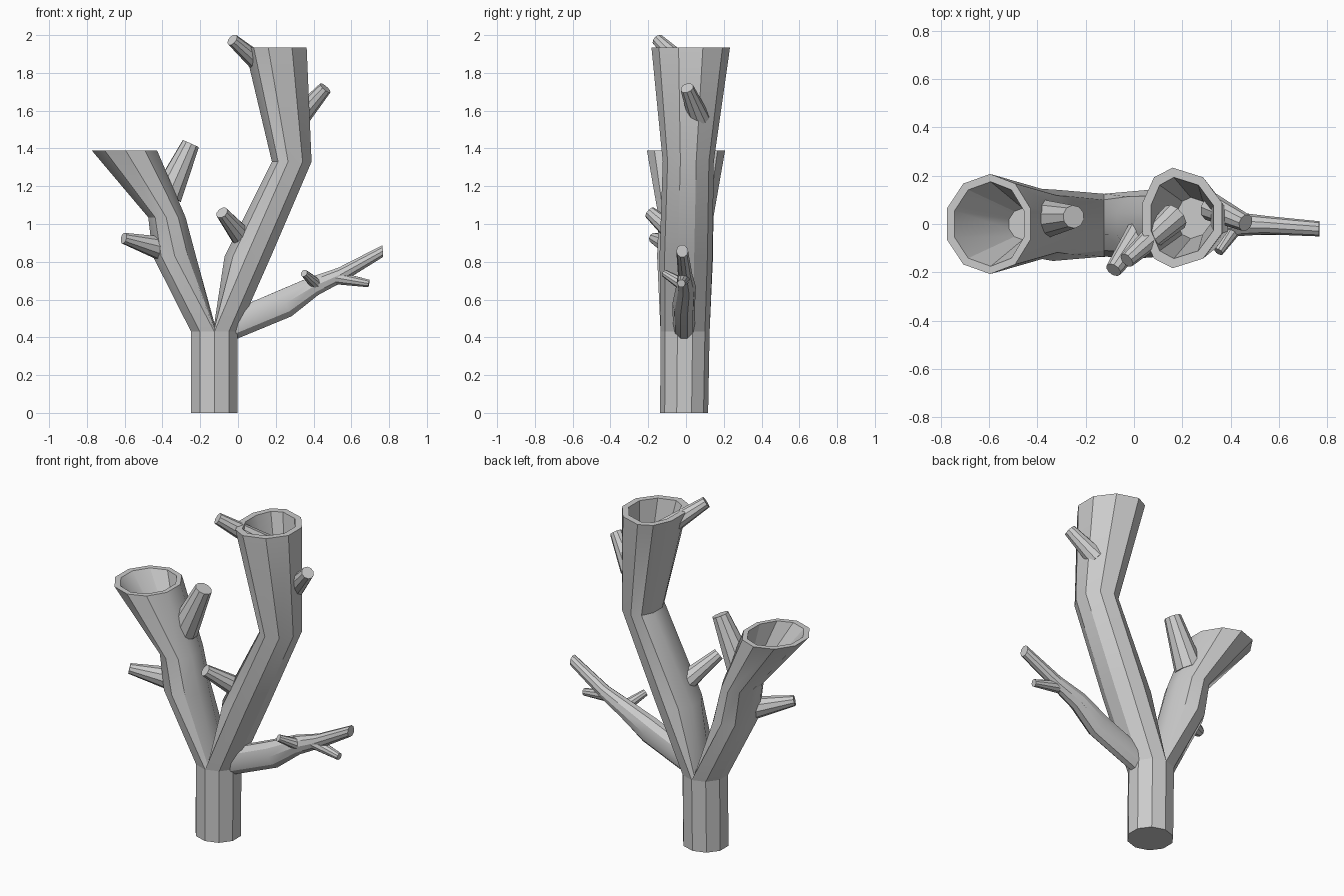
import bpy, math
from mathutils import Vector

if "Cube" in bpy.data.objects:
    bpy.data.objects.remove(bpy.data.objects["Cube"])

N = 10  # sides of every limb


def ring(cx, cy, cz, left, right, ry, side=0):
    """Ten-sided level ring; side = -1/+1 keeps one half and folds the rest into a saddle."""
    pts = []
    for i in range(N):
        a = math.radians(18 + 36 * i)
        c, s = math.cos(a), math.sin(a)
        x, z = c * (right if c > 0 else left), cz
        if side and c * side < -1e-4:
            x, z = 0, cz + 0.05 * (1 - s * s)
        pts.append(Vector((cx + x, cy + s * ry, z)))
    return pts


def tube_ring(p, d, r, flat=1.0):
    """Ring square to direction d; flat squeezes it sideways."""
    d = d.normalized()
    side = d.cross(Vector((0, 0, 1))).normalized()
    up = side.cross(d)
    return [p + side * math.cos(math.tau * i / N) * r * flat + up * math.sin(math.tau * i / N) * r
            for i in range(N)]


def loft(name, rings, cap_start=True, cap_end=True):
    verts = [v for r in rings for v in r]
    faces = []
    for k in range(len(rings) - 1):
        for i in range(N):
            j = (i + 1) % N
            faces.append((k * N + i, k * N + j, (k + 1) * N + j, (k + 1) * N + i))
    if cap_start:
        faces.append(tuple(reversed(range(N))))
    if cap_end:
        faces.append(tuple(range((len(rings) - 1) * N, len(rings) * N)))
    me = bpy.data.meshes.new(name)
    me.from_pydata(verts, [], faces)
    me.update()
    ob = bpy.data.objects.new(name, me)
    bpy.context.collection.objects.link(ob)
    bpy.ops.object.select_all(action='DESELECT')
    ob.select_set(True)
    bpy.context.view_layer.objects.active = ob
    bpy.ops.object.shade_smooth_by_angle(angle=math.radians(30))
    return ob


def twig(name, base, tip, r0, r1):
    a, b = Vector(base), Vector(tip)
    # side x up frame winds backwards along d, so reverse each ring
    loft(name, [tube_ring(a, b - a, r0), tube_ring(b, b - a, r1)])


# Trunk
loft("trunk", [ring(-0.125, -0.01, 0, 0.13, 0.13, 0.127),
               ring(-0.125, -0.005, 0.43, 0.13, 0.13, 0.13)], cap_end=False)

# Left limb with a flared hollow end
loft("left_limb", [
    ring(-0.125, -0.005, 0.43, 0.13, 0.13, 0.13, side=-1),
    ring(-0.335, -0.005, 0.83, 0.122, 0.118, 0.148),
    ring(-0.38, 0, 1.035, 0.10, 0.108, 0.145),
    ring(-0.595, 0, 1.39, 0.189, 0.175, 0.207),
    ring(-0.593, 0, 1.39, 0.158, 0.145, 0.175),
    ring(-0.46, 0, 1.12, 0.06, 0.06, 0.065)], cap_start=False)

# Right limb with a bend and hollow end
loft("right_limb", [
    ring(-0.125, -0.005, 0.43, 0.13, 0.13, 0.13, side=1),
    ring(0.045, 0.0, 0.83, 0.122, 0.137, 0.14),
    ring(0.265, 0.012, 1.33, 0.09, 0.131, 0.135),
    ring(0.16, 0.025, 1.935, 0.131, 0.214, 0.208),
    ring(0.165, 0.025, 1.935, 0.10, 0.172, 0.168),
    ring(0.235, 0.025, 1.50, 0.06, 0.085, 0.085)], cap_start=False)

# Long thin side branch
path = [((-0.06, -0.01, 0.45), 0.078), ((0.25, -0.012, 0.58), 0.08),
        ((0.40, 0.0, 0.67), 0.055), ((0.55, -0.005, 0.735), 0.04),
        ((0.767, -0.02, 0.857), 0.033)]
pts = [Vector(p) for p, r in path]
rings = []
for k, (p, r) in enumerate(path):
    d = pts[min(k + 1, len(pts) - 1)] - pts[max(k - 1, 0)]
    if k == len(path) - 1:
        d = Vector((1, 0, 0.05))
    rings.append(tube_ring(pts[k], d, r, 0.75 if k < 2 else 0.95))
loft("side_branch", rings)

# Short broken twigs
twig("upper_right_front_twig", (0.17, 0.03, 1.80), (-0.03, -0.15, 1.975), 0.06, 0.033)
twig("upper_right_outer_twig", (0.32, 0.07, 1.56), (0.462, 0.005, 1.72), 0.058, 0.036)
twig("middle_front_twig", (0.03, -0.03, 0.92), (-0.085, -0.19, 1.06), 0.06, 0.034)
twig("left_outer_twig", (-0.40, -0.05, 0.87), (-0.605, -0.17, 0.925), 0.066, 0.03)
twig("left_inner_twig", (-0.375, 0.02, 1.15), (-0.25, 0.03, 1.425), 0.082, 0.048)
twig("side_branch_front_twig", (0.42, -0.01, 0.675), (0.35, -0.115, 0.74), 0.034, 0.02)
twig("side_branch_end_twig", (0.52, -0.01, 0.715), (0.693, -0.025, 0.685), 0.036, 0.021)
